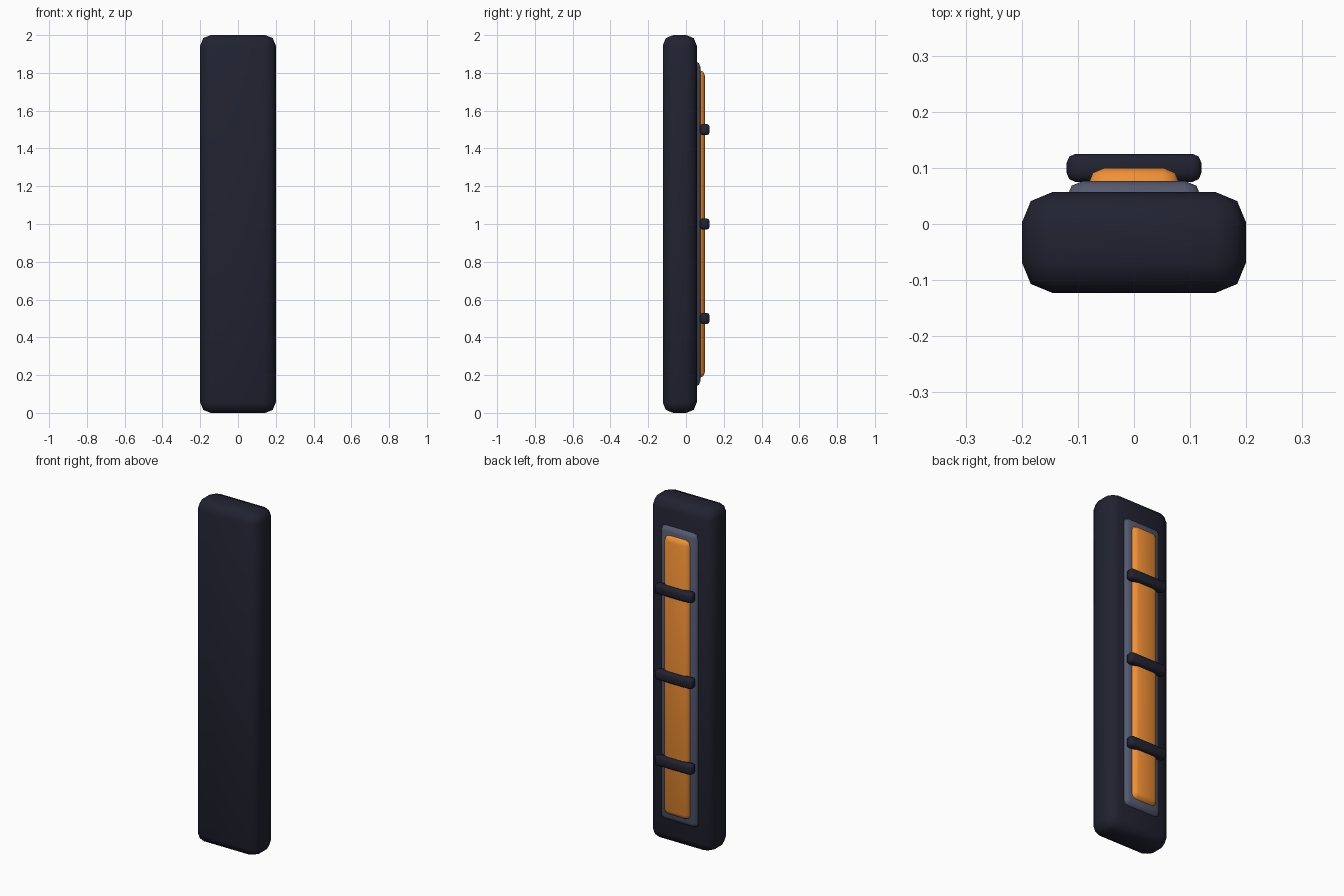
import bpy

if "Cube" in bpy.data.objects:
    bpy.data.objects.remove(bpy.data.objects["Cube"])


def material(name, color):
    m = bpy.data.materials.new(name)
    m.diffuse_color = (*color, 1)
    m.use_nodes = True
    m.node_tree.nodes["Principled BSDF"].inputs["Base Color"].default_value = m.diffuse_color
    return m


dark = material("dark_casing", (0.015, 0.016, 0.03))
grey = material("slate_trim", (0.09, 0.1, 0.16))
orange = material("orange_panel", (0.88, 0.28, 0.035))


def rounded_box(name, lo, hi, bevel, mat):
    """Box between two corners with two-step rounded edges."""
    bpy.ops.mesh.primitive_cube_add(
        size=1, location=[(a + b) / 2 for a, b in zip(lo, hi)])
    ob = bpy.context.object
    ob.name = name
    ob.scale = [b - a for a, b in zip(lo, hi)]
    bpy.ops.object.transform_apply(location=False, rotation=False, scale=True)
    mod = ob.modifiers.new("Rounding", "BEVEL")
    mod.width = bevel
    mod.segments = 2
    mod.limit_method = 'NONE'
    bpy.ops.object.modifier_apply(modifier=mod.name)
    bpy.ops.object.shade_smooth()
    ob.data.materials.append(mat)
    return ob


# Main slab
rounded_box("body", (-0.2, -0.123, 0), (0.2, 0.057, 2), 0.055, dark)

# Raised surround and glowing strip on the back
rounded_box("panel_surround", (-0.12, 0.017, 0.14), (0.12, 0.077, 1.86), 0.03, grey)
rounded_box("orange_strip", (-0.082, 0.04, 0.185), (0.082, 0.1, 1.815), 0.03, orange)

# Cross bars over the strip
for i, z in enumerate((0.5, 1.0, 1.5)):
    rounded_box(f"cross_bar_{i + 1}", (-0.12, 0.075, z - 0.03),
                (0.12, 0.125, z + 0.03), 0.016, dark)
